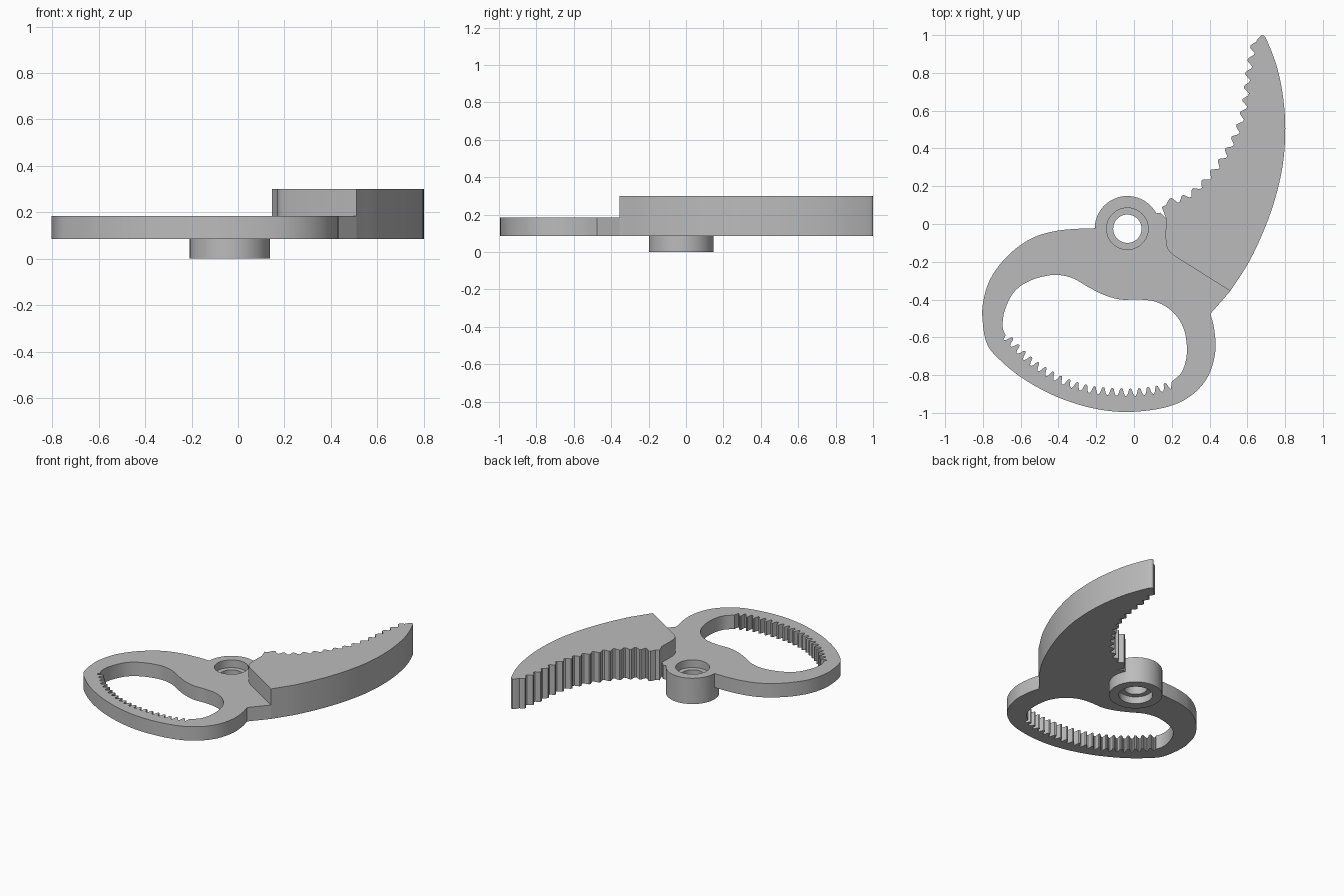
import bpy
import bmesh
from math import cos, sin, radians
from mathutils import Vector

default_cube = bpy.data.objects.get("Cube")
if default_cube:
    bpy.data.objects.remove(default_cube, do_unlink=True)

# One plain grey for the whole tool
grey = bpy.data.materials.new("plain grey")
GREY = (0.5, 0.5, 0.5, 1)
grey.diffuse_color = GREY
grey.use_nodes = True
grey.node_tree.nodes["Principled BSDF"].inputs["Base Color"].default_value = GREY


def spline(points, steps=8):
    """Smooth open curve passing through all the given points."""
    pts = [Vector(p) for p in points]
    padded = [2 * pts[0] - pts[1]] + pts + [2 * pts[-1] - pts[-2]]
    curve = []
    for a, b, c, d in zip(padded, padded[1:], padded[2:], padded[3:]):
        for i in range(steps):
            t = i / steps
            curve.append(b + t / 2 * ((c - a)
                         + t * (2 * a - 5 * b + 4 * c - d)
                         + t * t * (3 * b - a - 3 * c + d)))
    return curve + [pts[-1]]


def at_distance(path, distance):
    """Point and left-hand normal at a distance along a path."""
    for a, b in zip(path, path[1:]):
        length = (b - a).length
        if distance <= length:
            break
        distance -= length
    direction = (b - a).normalized()
    return a + direction * distance, Vector((-direction.y, direction.x))


def toothed(points, count, depth, tooth):
    """Path with a repeated tooth shape raised along its left normal."""
    path = spline(points)
    total = sum((b - a).length for a, b in zip(path, path[1:]))
    samples = count * len(tooth)
    edge = []
    for i in range(samples):
        point, normal = at_distance(path, total * i / samples)
        edge.append(point + normal * depth * tooth[i % len(tooth)])
    return edge + [path[-1]]


def arc(center, radius, start=0, end=360, count=64):
    """Arc points; a full circle leaves out the repeated last point."""
    last = count if end - start == 360 else count - 1
    return [Vector((center.x + radius * cos(radians(start + (end - start) * i / last)),
                    center.y + radius * sin(radians(start + (end - start) * i / last))))
            for i in range(count)]


def slab(name, loops, bottom, top):
    """Solid slab from an outer loop and optional hole loops."""
    curve = bpy.data.curves.new(name + " profile", "CURVE")
    curve.dimensions = "2D"
    curve.fill_mode = "BOTH"
    curve.extrude = (top - bottom) / 2
    for loop in loops:
        line = curve.splines.new("POLY")
        line.points.add(len(loop) - 1)
        for target, p in zip(line.points, loop):
            target.co = (p.x, p.y, 0, 1)
        line.use_cyclic_u = True
    helper = bpy.data.objects.new(name + " helper", curve)
    bpy.context.collection.objects.link(helper)
    graph = bpy.context.evaluated_depsgraph_get()
    mesh = bpy.data.meshes.new_from_object(helper.evaluated_get(graph))
    bpy.data.objects.remove(helper, do_unlink=True)
    bpy.data.curves.remove(curve)

    bm = bmesh.new()
    bm.from_mesh(mesh)
    bmesh.ops.remove_doubles(bm, verts=bm.verts, dist=0.0001)
    bmesh.ops.translate(bm, verts=bm.verts, vec=(0, 0, (top + bottom) / 2))
    bmesh.ops.recalc_face_normals(bm, faces=bm.faces)
    bm.to_mesh(mesh)
    bm.free()
    mesh.name = name
    mesh.materials.clear()
    mesh.materials.append(grey)
    part = bpy.data.objects.new(name, mesh)
    bpy.context.collection.objects.link(part)
    bpy.ops.object.select_all(action="DESELECT")
    part.select_set(True)
    bpy.context.view_layer.objects.active = part
    bpy.ops.object.shade_smooth_by_angle(angle=radians(25))
    return part


# Shared levels and pivot
PLATE_BOTTOM, PLATE_TOP, BLADE_TOP = 0.085, 0.185, 0.3
pivot = Vector((-0.035, -0.025))
BOSS, BORE, HOLE = 0.173, 0.11, 0.075

# Heel: the step where the thick blade meets the thin handle
heel = spline([(.17, .03), (.168, -.08), (.18, -.135), (.215, -.17)])
neck = Vector((.51, -.355))

# Curved blade with scalloped inner edge
blade_back = spline([neck, (.62, -.18), (.72, .05), (.78, .27), (.8, .46),
                     (.793, .64), (.76, .82), (.7, .98), (.675, 1)])
blade_teeth = toothed([(.652, .975), (.62, .8), (.597, .61), (.535, .43),
                       (.42, .255), (.29, .135), (.17, .1)],
                      15, -0.03, (0, .1, .6, 1, .95, .5))
slab("blade", [blade_back + blade_teeth + [Vector((.147, .09))] + heel],
     PLATE_BOTTOM, BLADE_TOP)

# Handle loop, with its boss rim and toothed finger opening
handle_rim = spline([(-.207, -.025), (-.31, -.026), (-.43, -.04), (-.55, -.08),
                     (-.67, -.17), (-.76, -.29), (-.8, -.42), (-.8, -.53),
                     (-.78, -.63), (-.73, -.7), (-.6, -.81), (-.42, -.91),
                     (-.22, -.975), (-.03, -.995), (.17, -.97), (.3, -.91),
                     (.39, -.81), (.43, -.68), (.425, -.56), (.405, -.475)])
boss_rim = arc(pivot, BOSS, 28, 176, 40)
opening = spline([(.2, -.835), (.255, -.78), (.28, -.68), (.265, -.56),
                  (.21, -.47), (.125, -.415), (.03, -.4), (-.07, -.4),
                  (-.16, -.375), (-.24, -.335), (-.33, -.285), (-.43, -.27),
                  (-.55, -.3), (-.635, -.36), (-.685, -.46), (-.695, -.545),
                  (-.68, -.59)])
grip_teeth = toothed([(-.69, -.61), (-.56, -.74), (-.4, -.84), (-.23, -.895),
                      (-.035, -.91), (.1, -.9), (.195, -.875)],
                     20, 0.04, (0, 0, .3, .9, 1, .9, .3))
slab("handle", [handle_rim + [neck] + heel[::-1] + [Vector((.14, .06))] + boss_rim,
                opening + grip_teeth, arc(pivot, BORE)],
     PLATE_BOTTOM, PLATE_TOP)

# Pivot boss below the handle, and the ledge inside its bore
slab("pivot boss", [arc(pivot, BOSS), arc(pivot, BORE)], 0, PLATE_BOTTOM)
slab("pivot ledge", [arc(pivot, BORE), arc(pivot, HOLE)], 0.05, 0.13)
